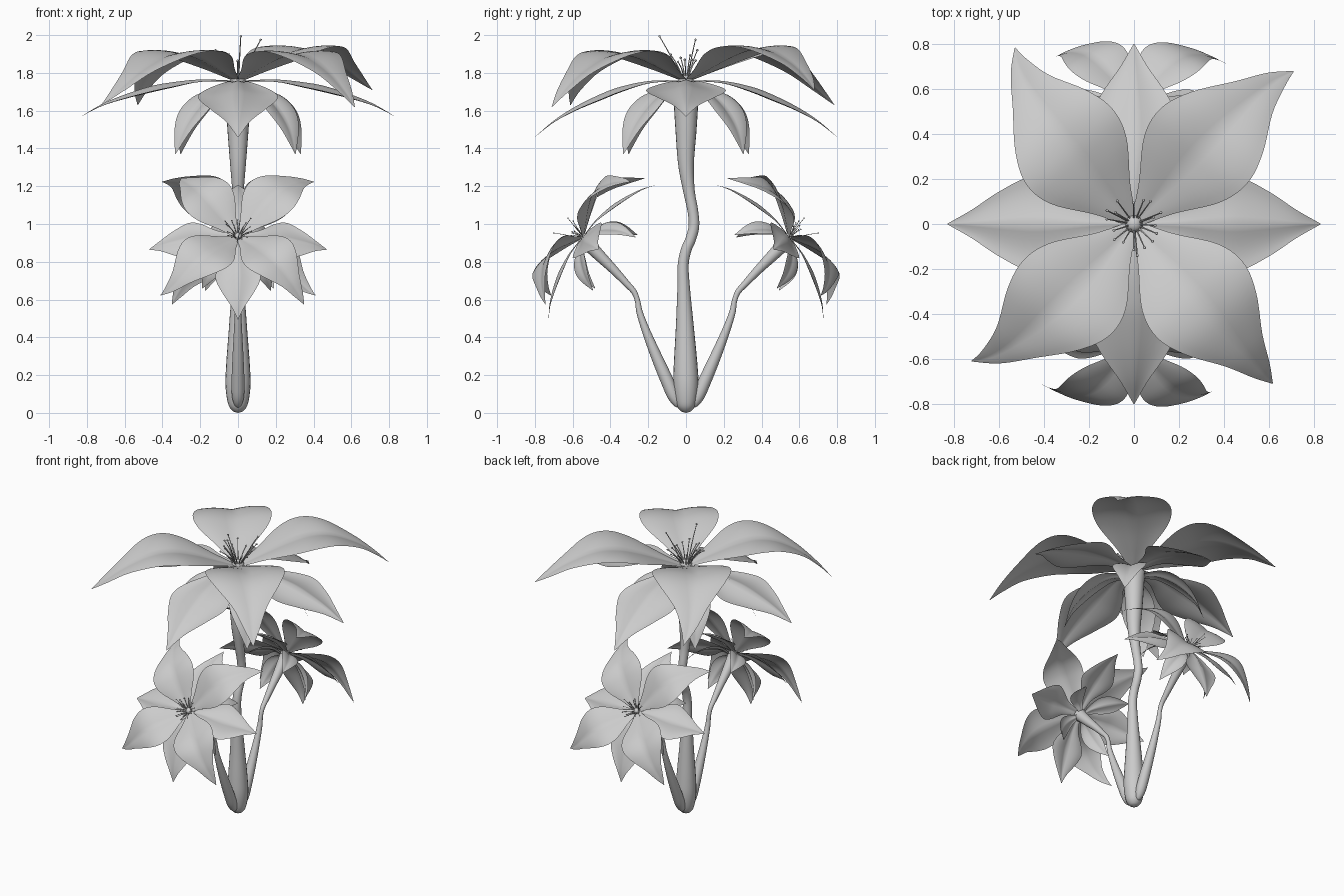
import bpy, bmesh, math, random
from mathutils import Vector, Matrix

if "Cube" in bpy.data.objects:
    bpy.data.objects.remove(bpy.data.objects["Cube"])

random.seed(4)


def spline(pts, n):
    """Smooth samples through control points of any dimension."""
    P = [Vector(p) for p in pts]
    P = [P[0] * 2 - P[1]] + P + [P[-1] * 2 - P[-2]]
    out = []
    for i in range(1, len(P) - 2):
        a, b, c, d = P[i - 1:i + 3]
        for k in range(n):
            t = k / n
            out.append(0.5 * (2 * b + (c - a) * t + (2 * a - 5 * b + 4 * c - d) * t * t
                              + (3 * b - a - 3 * c + d) * t ** 3))
    return out + [P[-2]]


def finish(bm, name, M=Matrix()):
    bmesh.ops.transform(bm, matrix=M, verts=bm.verts)
    me = bpy.data.meshes.new(name)
    bm.to_mesh(me)
    bm.free()
    for p in me.polygons:
        p.use_smooth = True
    ob = bpy.data.objects.new(name, me)
    bpy.context.collection.objects.link(ob)
    return ob


def skin(bm, rows, closed):
    """Join rows of points with quads."""
    V = [[bm.verts.new(p) for p in r] for r in rows]
    m = len(V[0])
    for a, b in zip(V, V[1:]):
        for j in range(m if closed else m - 1):
            k = (j + 1) % m
            bm.faces.new((a[j], a[k], b[k], b[j]))
    if closed:
        bm.faces.new(V[0][::-1])
        bm.faces.new(V[-1])


def tube(bm, centres, radii, sides):
    rows = []
    for i, c in enumerate(centres):
        t = (centres[min(i + 1, len(centres) - 1)] - centres[max(i - 1, 0)]).normalized()
        u = (Vector((1, 0, 0)) - t * t.x).normalized()
        v = t.cross(u)
        rows.append([c + radii[i] * (u * math.cos(a) + v * math.sin(a))
                     for a in (2 * math.pi * j / sides for j in range(sides))])
    skin(bm, rows, True)


def stem(name, pts, turn=0):
    """Stem in the y-z plane from (y, z, radius) points."""
    s = spline(pts, 6)
    bm = bmesh.new()
    tube(bm, [Vector((0, p.x, p.y)) for p in s], [max(p.z, 0.001) for p in s], 20)
    finish(bm, name, Matrix.Rotation(turn, 4, 'Z'))


# petal profiles: distance out, height, half width
UPPER = [(.02, 0, .03), (.15, .05, .105), (.32, .11, .225), (.46, .135, .255),
         (.6, .115, .21), (.76, .035, .11), (.88, -.06, .05), (.96, -.14, .002)]
LOWER = [(.03, 0, .03), (.2, .005, .08), (.35, -.01, .18), (.46, -.03, .21),
         (.6, -.075, .145), (.72, -.125, .065), (.83, -.19, .002)]
SEPAL = [(.03, -.06, .02), (.14, -.06, .06), (.24, -.105, .1), (.33, -.18, .105),
         (.4, -.27, .065), (.45, -.39, .002)]


def petal(name, prof, M, angle, bend=0, droop=0, stretch=1, groove=.09):
    s = spline(prof, 5)
    rows = []
    for i, p in enumerate(s):
        t = i / (len(s) - 1)
        side = bend * t ** 3
        z = p.y - droop * t ** 1.5
        rows.append([(p.x * stretch, side + p.z * j / 6,
                      z + groove * p.z * math.sin(abs(j) / 6 * 2.2)) for j in range(-6, 7)])
    bm = bmesh.new()
    skin(bm, rows, False)
    finish(bm, name, M @ Matrix.Rotation(math.radians(angle), 4, 'Z'))


def flower(tag, M, sag, lift):
    # four large upper petals with tips swept to one side
    for a, bend, droop, k in ((49, -.09, -.09, 1.02), (131, -.115, -.01, .98),
                              (229, -.145, -.01, .975), (311, 0, 0, .98)):
        petal(tag + "_upper_petal", UPPER, M, a, bend, droop - lift, k)
    # four lower petals, and drooping sepals underneath
    for i in range(4):
        petal(tag + "_lower_petal", LOWER, M, 90 * i, 0, sag * (i % 2), 1 - .035 * (i % 2), -.16)
        petal(tag + "_sepal", SEPAL, M, 45 + 90 * i, -.02, 0, 1, .2)
    # central ball
    bm = bmesh.new()
    bmesh.ops.create_uvsphere(bm, u_segments=16, v_segments=10, radius=.04)
    finish(bm, tag + "_pistil", M)
    # stamens with small round tips
    tips = [Vector((.015, -.14, .233)), Vector((.12, .05, .215)), Vector((-.12, .06, .16))]
    for i in range(15):
        a = 2 * math.pi * (i + random.uniform(-.3, .3)) / 15
        r = random.uniform(.09, .135)
        tips.append(Vector((r * math.cos(a), r * math.sin(a), random.uniform(.09, .14))))
    bm = bmesh.new()
    for t in tips:
        base = Vector((t.x * .2, t.y * .2, .01))
        mid = (base + t) / 2 + Vector((0, 0, .012))
        c = spline([base, mid, t], 4)
        tube(bm, c, [.004 - .0015 * i / 8 for i in range(9)], 6)
        bmesh.ops.create_icosphere(bm, subdivisions=1, radius=.007,
                                   matrix=Matrix.Translation(t))
    finish(bm, tag + "_stamens", M)


# main stem and top flower
stem("main_stem", [(0, 0, .001), (0, .012, .03), (0, .05, .053), (0, .14, .066), (-.002, .25, .063),
                   (-.006, .45, .048), (-.012, .65, .034), (-.015, .78, .029), (0, .86, .028),
                   (.025, .92, .028), (.042, .99, .028), (.036, 1.07, .028), (.015, 1.18, .031),
                   (0, 1.32, .042), (0, 1.5, .056), (0, 1.66, .066), (0, 1.74, .07), (0, 1.755, .01)])
flower("top_flower", Matrix.Translation((0, 0, 1.76)), .11, 0)

# two smaller flowers, front and back, on side stems
SIDE = [(-.03, .03, .001), (-.042, .045, .02), (-.066, .09, .032), (-.1, .17, .034),
        (-.157, .3, .029), (-.21, .43, .022), (-.245, .53, .017), (-.256, .59, .014),
        (-.275, .64, .015), (-.315, .685, .018), (-.385, .76, .024), (-.46, .835, .031),
        (-.52, .897, .037), (-.545, .922, .04), (-.55, .928, .005)]
for tag, turn in (("front", 0), ("back", math.pi)):
    stem(tag + "_stem", SIDE, turn)
    flower(tag + "_flower", Matrix.Rotation(turn, 4, 'Z') @ Matrix.Translation((0, -.547, .932))
           @ Matrix.Rotation(math.radians(51.5), 4, 'X') @ Matrix.Scale(.567, 4), .04, .02)
